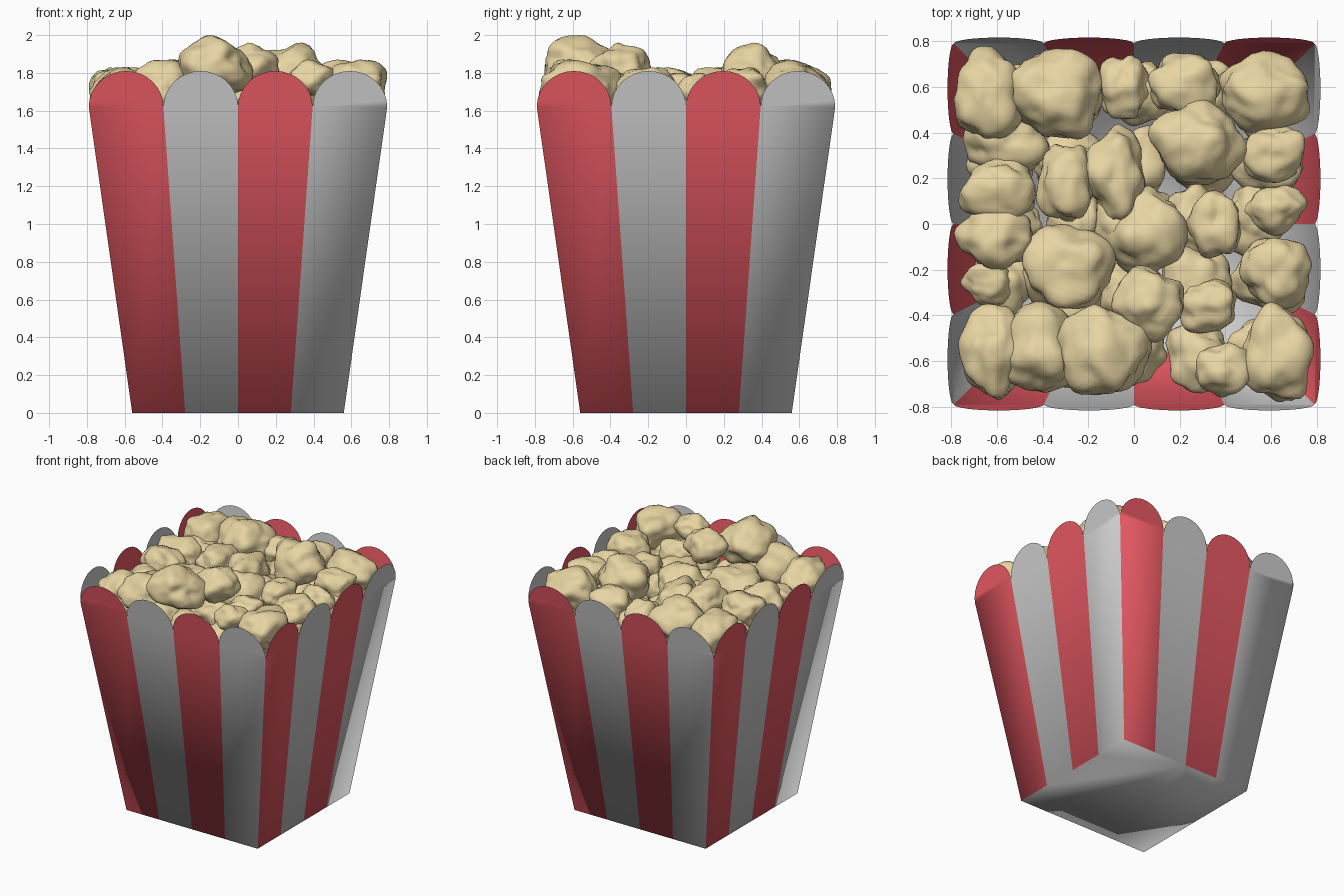
import bpy, bmesh, math, random
from mathutils import Vector, Matrix, noise

random.seed(4)

if "Cube" in bpy.data.objects:
    bpy.data.objects.remove(bpy.data.objects["Cube"], do_unlink=True)

BASE_HALF, RIM_HALF = 0.56, 0.79
RIM_Z, SCALLOP = 1.62, 0.19
STRIPES, ARC_STEPS = 4, 16


def material(name, colour):
    mat = bpy.data.materials.new(name)
    mat.use_nodes = True
    mat.diffuse_color = (*colour, 1)
    mat.node_tree.nodes["Principled BSDF"].inputs["Base Color"].default_value = (*colour, 1)
    return mat


def finish(bm, name, materials):
    mesh = bpy.data.meshes.new(name)
    for face in bm.faces:
        face.smooth = True
    bm.to_mesh(mesh)
    bm.free()
    for mat in materials:
        mesh.materials.append(mat)
    obj = bpy.data.objects.new(name, mesh)
    bpy.context.collection.objects.link(obj)
    return obj


def half_width(z):
    return BASE_HALF + (RIM_HALF - BASE_HALF) * z / RIM_Z


def add_face(bm, points, turn, index):
    face = bm.faces.new([bm.verts.new(turn @ Vector(p)) for p in points])
    face.material_index = index


# Tapered striped box, each stripe ending in a rounded scallop
def build_box(grey, red):
    bm = bmesh.new()
    for side in range(4):
        turn = Matrix.Rotation(side * math.pi / 2, 3, "Z")
        for i in range(STRIPES):
            a, b = (2 * k / STRIPES - 1 for k in (i, i + 1))
            index = (i + 1) % 2
            low = [(s * BASE_HALF, -BASE_HALF, 0) for s in (a, b)]
            rim = [(s * RIM_HALF, -RIM_HALF, RIM_Z) for s in (b, a)]
            add_face(bm, low + rim, turn, index)
            middle, radius = (a + b) / 2 * RIM_HALF, (b - a) / 2 * RIM_HALF
            arch = []
            for k in range(ARC_STEPS + 1):
                t = math.pi * k / ARC_STEPS
                z = RIM_Z + SCALLOP * math.sin(t)
                arch.append((middle + radius * math.cos(t), -half_width(z), z))
            add_face(bm, arch, turn, index)
    # Floor shares the lower edge of every stripe
    bmesh.ops.remove_doubles(bm, verts=bm.verts, dist=0.0005)
    rim_verts = [v for v in bm.verts if v.co.z < 0.001]
    rim_verts.sort(key=lambda v: -math.atan2(v.co.y, v.co.x))
    bm.faces.new(rim_verts)
    return finish(bm, "striped_box", [grey, red])


# Lumpy popped kernel fitted to a given width, depth and top height
def build_kernel(name, x, y, rx, ry, top, mat):
    bm = bmesh.new()
    bmesh.ops.create_icosphere(bm, subdivisions=4, radius=1)
    seed = Vector([random.uniform(-50, 50) for _ in range(3)])
    for v in bm.verts:
        lobes = noise.noise(v.co * 1.2 + seed) * 0.3
        dimples = noise.noise(v.co * 3 + seed) * 0.09
        v.co *= 1 + lobes + dimples
    target = (rx, ry, 0.4 * (rx + ry))
    centre = (x, y, top - target[2])
    for axis in range(3):
        values = [v.co[axis] for v in bm.verts]
        low, high = min(values), max(values)
        for v in bm.verts:
            unit = (v.co[axis] - low) / (high - low) * 2 - 1
            v.co[axis] = centre[axis] + unit * target[axis]
    return finish(bm, name, [mat])


grey = material("paper_grey", (0.58, 0.58, 0.58))
red = material("paper_red", (0.8, 0.1, 0.125))
corn = material("popcorn_cream", (0.8, 0.66, 0.36))
build_box(grey, red)

# Visible kernels grouped by top height: x, y, half width, half depth
LAYERS = {
    2.0: [(-.13, -.55, .21, .2)],
    1.96: [(.28, .36, .22, .19), (.06, -.35, .16, .17)],
    1.87: [(-.34, .57, .21, .2), (.57, .58, .2, .18), (.63, -.56, .16, .22),
           (-.41, -.54, .19, .2), (.39, -.64, .12, .12)],
    1.83: [(-.63, .57, .16, .21), (.22, .61, .16, .14), (.62, -.22, .16, .16),
           (-.6, .16, .17, .15), (-.61, -.08, .18, .15), (-.62, -.56, .15, .21),
           (-.3, .18, .13, .17), (.61, .31, .14, .13)],
    1.8: [(-.04, .6, .11, .14), (.62, .06, .14, .11), (.32, -.36, .13, .12),
          (.35, 0, .12, .15), (.06, -.03, .19, .2), (-.09, .22, .14, .22),
          (-.29, -.19, .21, .19)],
    1.74: [(-.64, -.26, .12, .1), (-.56, .37, .19, .15)],
}
for top, kernels in LAYERS.items():
    for kernel in kernels:
        build_kernel("popcorn_piece", *kernel, top, corn)

# Lower kernels filling the gaps
for row in range(5):
    for column in range(5):
        x, y = ((k - 2) * 0.28 + random.uniform(-.03, .03) for k in (column, row))
        rx, ry = (random.uniform(.13, .17) for _ in range(2))
        build_kernel("popcorn_filler", x, y, rx, ry, random.uniform(1.66, 1.74), corn)
